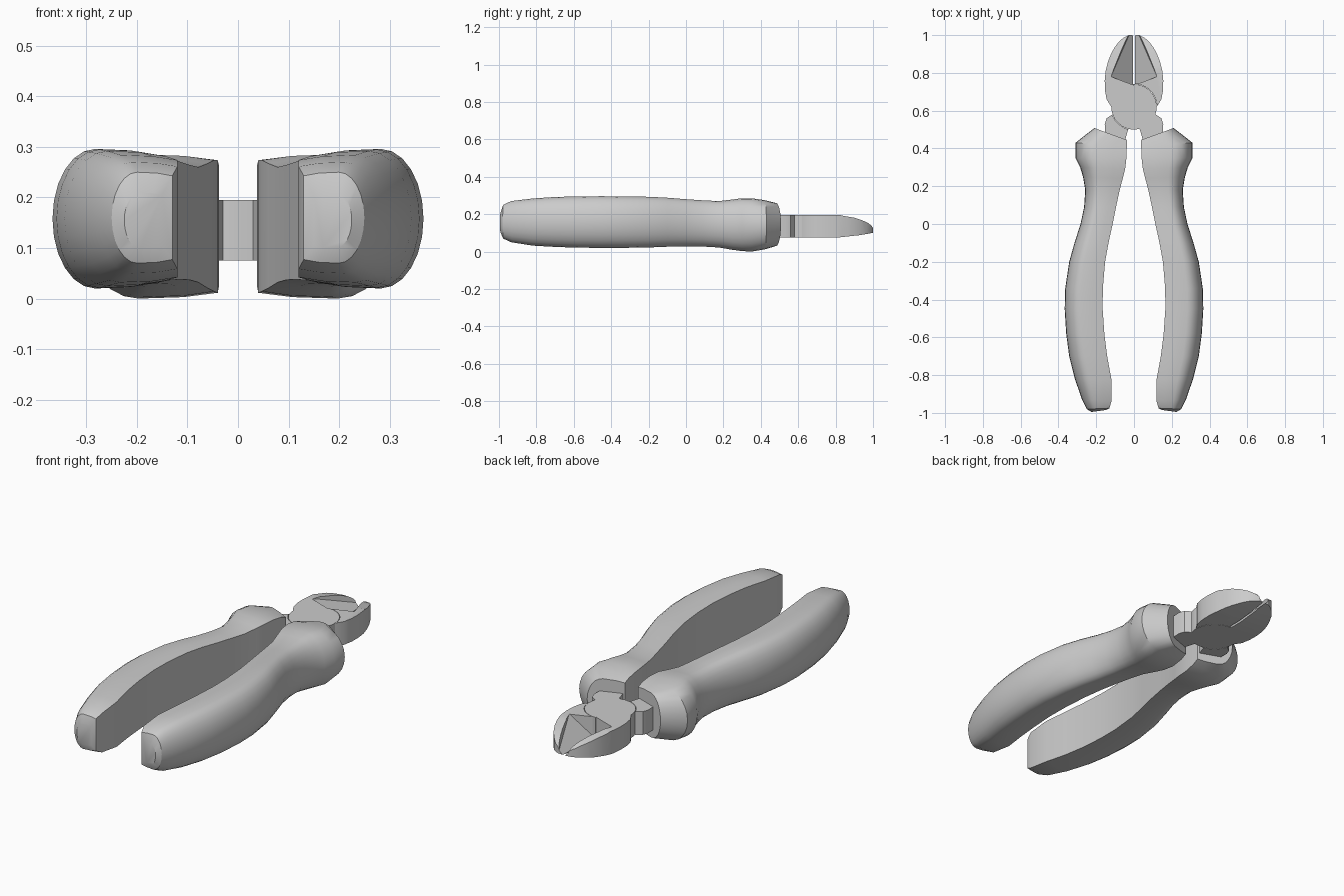
import bpy, bmesh
from math import sin, cos, pi, radians

if "Cube" in bpy.data.objects:
    bpy.data.objects.remove(bpy.data.objects["Cube"])


def finish(name, bm, angle=35):
    bmesh.ops.recalc_face_normals(bm, faces=bm.faces)
    me = bpy.data.meshes.new(name)
    bm.to_mesh(me)
    bm.free()
    ob = bpy.data.objects.new(name, me)
    bpy.context.collection.objects.link(ob)
    return ob


def smooth(ob, angle):
    bpy.ops.object.select_all(action='DESELECT')
    ob.select_set(True)
    bpy.context.view_layer.objects.active = ob
    bpy.ops.object.shade_smooth_by_angle(angle=radians(angle))


def loft(name, rings):
    bm = bmesh.new()
    vs = [[bm.verts.new(p) for p in r] for r in rings]
    n = len(vs[0])
    for a, b in zip(vs, vs[1:]):
        for i in range(n):
            j = (i + 1) % n
            bm.faces.new((a[i], a[j], b[j], b[i]))
    bm.faces.new(vs[0])
    bm.faces.new(vs[-1])
    return finish(name, bm)


def prism(name, outline, z0=0.075, z1=0.195):
    return loft(name, [[(x, y, z) for x, y in outline] for z in (z0, z1)])


def boolean(ob, cutter, op):
    m = ob.modifiers.new(op, 'BOOLEAN')
    m.object, m.operation, m.solver = cutter, op, 'EXACT'
    bpy.context.view_layer.objects.active = ob
    bpy.ops.object.modifier_apply(modifier=m.name)
    bpy.data.objects.remove(cutter)


def arc(r, a0, a1, n=14):
    ts = [radians(a0 + (a1 - a0) * i / n) for i in range(n + 1)]
    return [(r * cos(t), 0.62 + r * sin(t)) for t in ts]


def mirror(pts):
    return [(-p[0], *p[1:]) for p in pts]


# Grip stations: inner x, inner y, outer x, outer y, bottom z, top z
stations = [
    (.15, -.985, .225, -.995, .10, .21), (.13, -.975, .25, -.98, .07, .25),
    (.12, -.94, .275, -.93, .05, .27), (.12, -.82, .313, -.82, .032, .284),
    (.142, -.7, .343, -.7, .025, .292), (.157, -.58, .359, -.58, .021, .295),
    (.166, -.45, .367, -.45, .02, .296), (.165, -.34, .364, -.34, .02, .295),
    (.153, -.2, .343, -.2, .022, .293), (.135, -.1, .315, -.1, .026, .288),
    (.113, 0, .283, 0, .028, .28), (.095, .09, .264, .09, .027, .274),
    (.078, .17, .258, .18, .022, .27), (.06, .24, .27, .25, .01, .278),
    (.047, .29, .285, .30, .003, .285), (.04, .35, .31, .35, 0, .285),
    (.038, .41, .31, .43, .012, .275), (.038, .445, .21, .508, .03, .26)]


def section(xi, yi, xo, yo, z0, z1):
    uw = [(0, -.92)]
    for i in range(13):
        t = -pi / 2 + pi * i / 12
        uw.append((.58 + .42 * cos(t), sin(t)))
    uw += [(.25, .98), (0, .92)]
    uw.insert(1, (.25, -.98))
    zc, h = (z0 + z1) / 2, (z1 - z0) / 2
    return [(xi + (xo - xi) * u, yi + (yo - yi) * u, zc + h * w) for u, w in uw]


rings = [section(*s) for s in stations]
smooth(loft("right_grip", rings), 32)
smooth(loft("left_grip", [mirror(r) for r in rings]), 32)

# Jaw and shank outlines seen from above
jaw = [(.006, 1), (.028, 1), (.055, .987), (.08, .965), (.103, .935), (.122, .9),
       (.138, .86), (.15, .81), (.155, .76), (.154, .71), (.145, .66), (.12, .62)]
shank = [(.03, .503), (.06, .4), (.15, .4), (.155, .53), (.145, .56), (.115, .58)]
left = mirror(jaw) + arc(.12, 182, 270) + shank + arc(.12, -18, 90) + [(-.006, .74)]
right = jaw + arc(.122, 2, 87) + [(.006, .742)]

# Side profile that thins the tips
profile = [(.3, .05), (.7, .075), (.82, .076), (.93, .088), (1.01, .102), (1.005, .12),
           (.99, .14), (.97, .155), (.94, .168), (.9, .181), (.84, .191), (.78, .21), (.3, .21)]

# Wedge above each cutting edge
wedge = [(-.02, .735, .082), (-.02, 1.06, .096), (.122, .78, .197), (.035, 1.02, .197),
         (.122, .78, .26), (.035, 1.02, .26), (-.02, .735, .26), (-.02, 1.06, .26)]

for name, outline, side in (("left_jaw_with_pivot", left, -1), ("right_jaw", right, 1)):
    ob = prism(name, outline)
    cut = loft("side_cutter", [[(x, y, z) for y, z in profile] for x in (-.3, .3)])
    boolean(ob, cut, 'INTERSECT')
    bm = bmesh.new()
    for p in wedge:
        # keep the wedge on its own jaw
        bm.verts.new((side * max(p[0], .0), p[1], p[2]))
    bmesh.ops.convex_hull(bm, input=bm.verts)
    boolean(ob, finish("wedge_cutter", bm), 'DIFFERENCE')
    smooth(ob, 25)

# Left shank, reaching around the pivot
smooth(prism("left_shank", mirror(shank) + arc(.122, 200, 255)), 25)

# Centre the model exactly on the frame
for ob in bpy.context.scene.objects:
    ob.location = (0, 0, 0)
